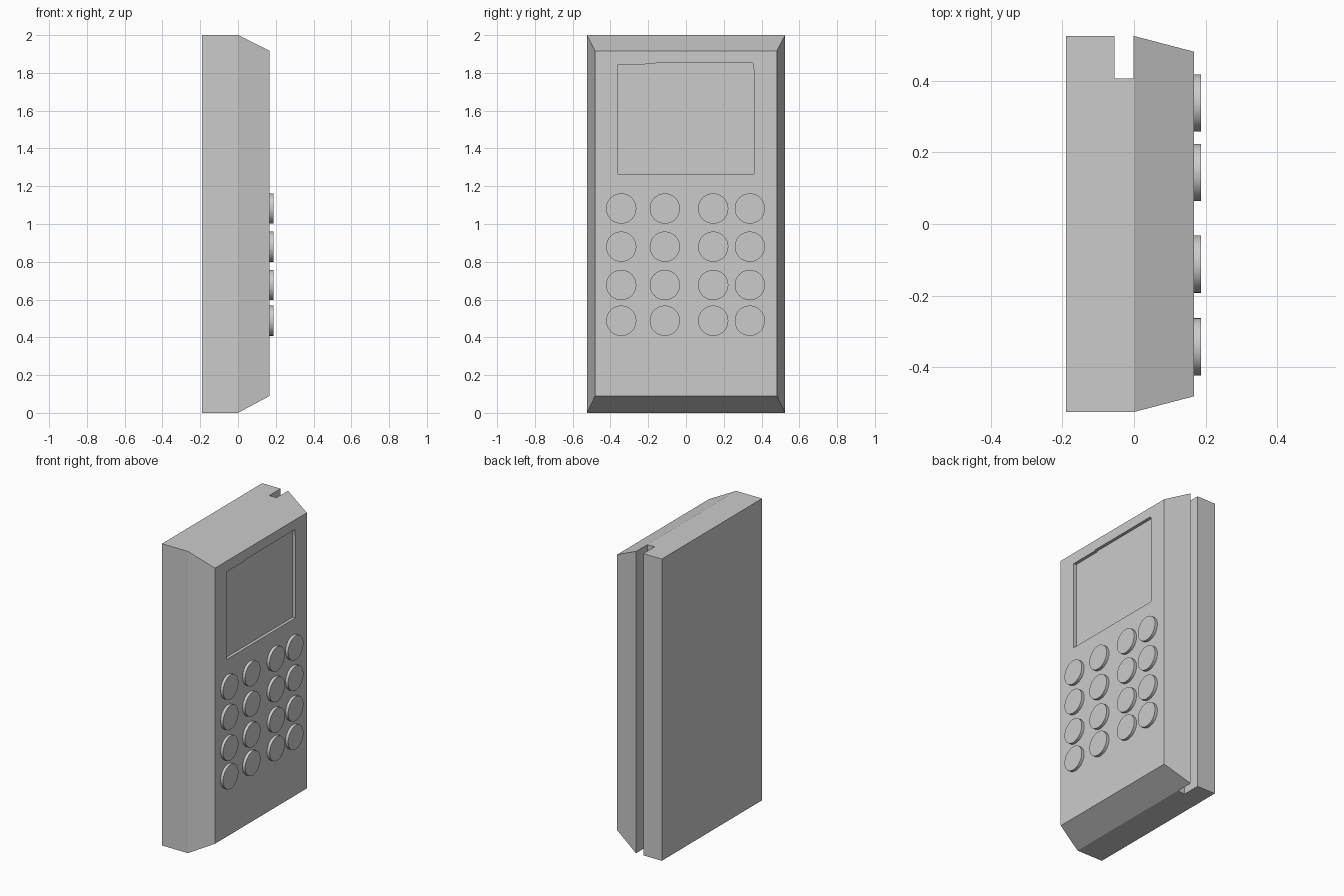
import bpy, bmesh, math

if "Cube" in bpy.data.objects:
    bpy.data.objects.remove(bpy.data.objects["Cube"])


def loft(name, rings):
    """Closed solid through a list of matching point rings."""
    bm = bmesh.new()
    loops = [[bm.verts.new(p) for p in ring] for ring in rings]
    n = len(loops[0])
    for a, b in zip(loops, loops[1:]):
        for i in range(n):
            j = (i + 1) % n
            bm.faces.new((a[i], a[j], b[j], b[i]))
    bm.faces.new(loops[0])
    bm.faces.new(loops[-1])
    bmesh.ops.recalc_face_normals(bm, faces=bm.faces)
    mesh = bpy.data.meshes.new(name)
    bm.to_mesh(mesh)
    bm.free()
    obj = bpy.data.objects.new(name, mesh)
    bpy.context.collection.objects.link(obj)
    return obj


def rect(x, y0, y1, z0, z1):
    return [(x, y0, z0), (x, y1, z0), (x, y1, z1), (x, y0, z1)]


def cut(target, cutter):
    cutter.hide_render = True
    mod = target.modifiers.new("cut", 'BOOLEAN')
    mod.operation = 'DIFFERENCE'
    mod.solver = 'EXACT'
    mod.object = cutter
    bpy.context.view_layer.objects.active = target
    bpy.ops.object.modifier_apply(modifier=mod.name)
    bpy.data.objects.remove(cutter)


FACE = 0.168    # x of the keypad face

# Case: straight back half, tapered front half
case = loft("case", [rect(-0.19, -0.525, 0.525, 0, 2),
                     rect(0, -0.525, 0.525, 0, 2),
                     rect(FACE, -0.481, 0.481, 0.09, 1.917)])

# Slot running the full height of one side
cut(case, loft("slot_cutter", [rect(-0.055, 0.406, 0.7, -0.1, 2.1),
                               rect(-0.002, 0.406, 0.7, -0.1, 2.1)]))

# Recessed screen with a slightly uneven outline
outline = [(-0.36, 1.265), (0.36, 1.265), (0.36, 1.81),
           (0.355, 1.853), (-0.16, 1.852), (-0.165, 1.846), (-0.36, 1.845)]
cut(case, loft("screen_cutter", [[(x, y, z) for y, z in outline]
                                 for x in (FACE - 0.02, FACE + 0.1)]))

# Keypad: unevenly spaced round buttons
for row, z in enumerate((1.082, 0.88, 0.677, 0.488)):
    for col, y in enumerate((-0.343, -0.112, 0.144, 0.338)):
        bpy.ops.mesh.primitive_cylinder_add(
            vertices=48, radius=0.08, depth=0.02,
            location=(FACE + 0.009, y, z), rotation=(0, math.pi / 2, 0))
        bpy.context.object.name = f"button_{row + 1}_{col + 1}"
        bpy.ops.object.shade_smooth_by_angle()
